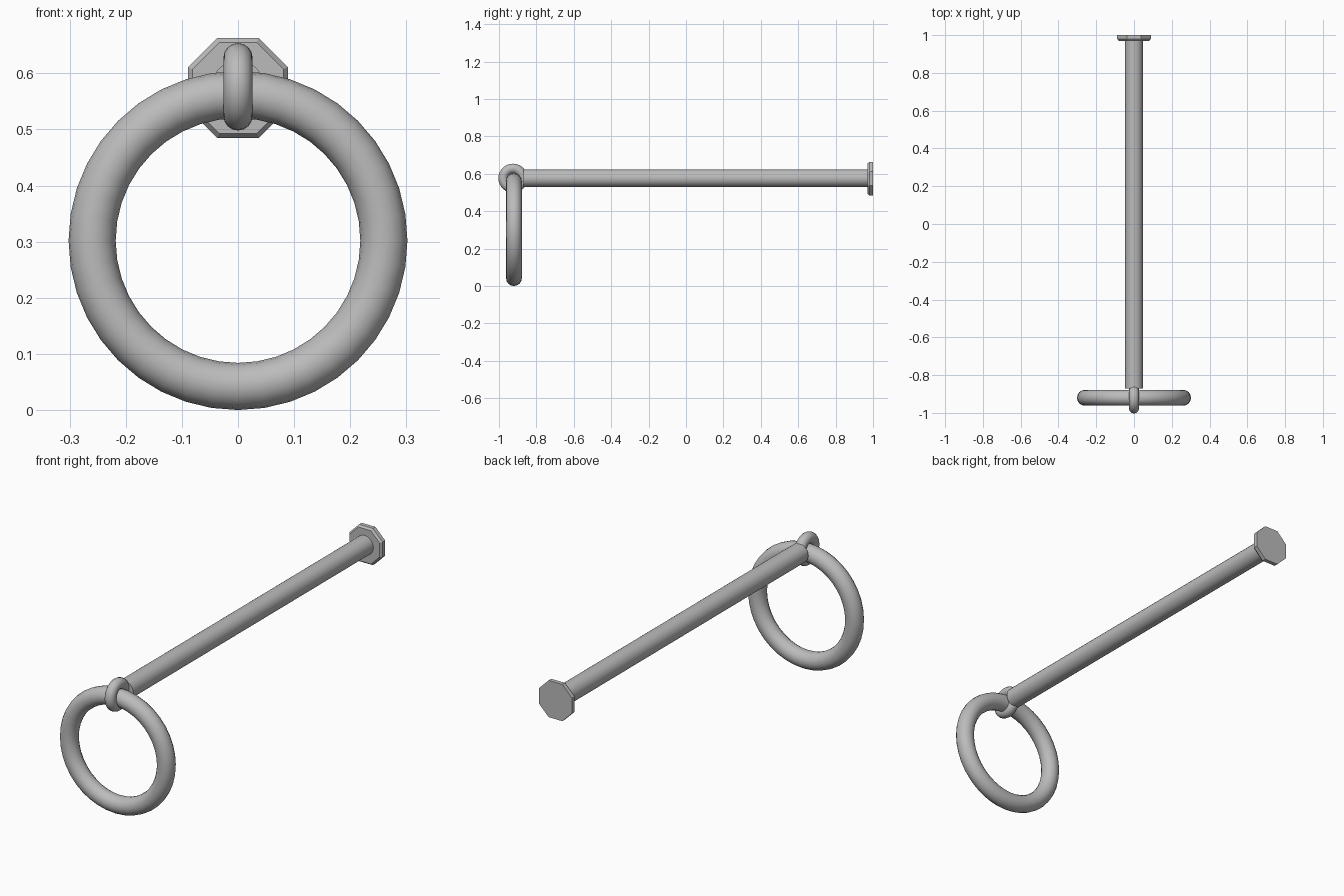
import bpy
import math
from mathutils import Matrix

cube = bpy.data.objects.get("Cube")
if cube:
    bpy.data.objects.remove(cube, do_unlink=True)

# Single grey metal
metal = bpy.data.materials.new("grey_metal")
metal.use_nodes = True
GREY = (0.5, 0.5, 0.5, 1)
metal.diffuse_color = GREY
metal.node_tree.nodes["Principled BSDF"].inputs["Base Color"].default_value = GREY

ROD_Z = 0.576
FACE_FRONT = (math.pi / 2, 0, 0)
FACE_SIDE = (0, math.pi / 2, 0)


def finish(name, smooth=True):
    obj = bpy.context.object
    obj.name = name
    obj.data.materials.append(metal)
    bpy.ops.object.transform_apply(location=False, rotation=True, scale=True)
    if smooth:
        bpy.ops.object.shade_smooth_by_angle(angle=math.radians(35))
    return obj


def torus(name, location, rotation, major, minor, segments):
    bpy.ops.mesh.primitive_torus_add(
        location=location, rotation=rotation, major_radius=major,
        minor_radius=minor, major_segments=segments, minor_segments=16)
    return finish(name)


# Large hanging ring and the small eye that carries it
torus("hanging_ring", (0, -0.92, 0.302), FACE_FRONT, 0.26, 0.042, 40)
torus("eye_loop", (0, -0.925, 0.576), FACE_SIDE, 0.052, 0.026, 28)

# Long rod from the eye back to the wall plate
front, back = -0.87, 0.98
bpy.ops.mesh.primitive_cylinder_add(
    vertices=24, radius=0.047, depth=back - front,
    location=(0, (front + back) / 2, ROD_Z), rotation=FACE_FRONT)
finish("rod")


# Octagonal wall plate with a chamfered front rim
def octagon_slab(name, y0, y1, half_front, half_back):
    to_corner = 1 / math.cos(math.pi / 8)
    bpy.ops.mesh.primitive_cone_add(
        vertices=8, radius1=half_back * to_corner, radius2=half_front * to_corner,
        depth=y1 - y0, location=(0, (y0 + y1) / 2, 0.574), rotation=FACE_FRONT)
    obj = bpy.context.object
    obj.data.transform(Matrix.Rotation(math.pi / 8, 4, "Z"))
    return finish(name, smooth=False)


octagon_slab("wall_plate", 0.98, 1.0, 0.089, 0.089)
octagon_slab("wall_plate_chamfer", 0.97, 0.98, 0.081, 0.089)
